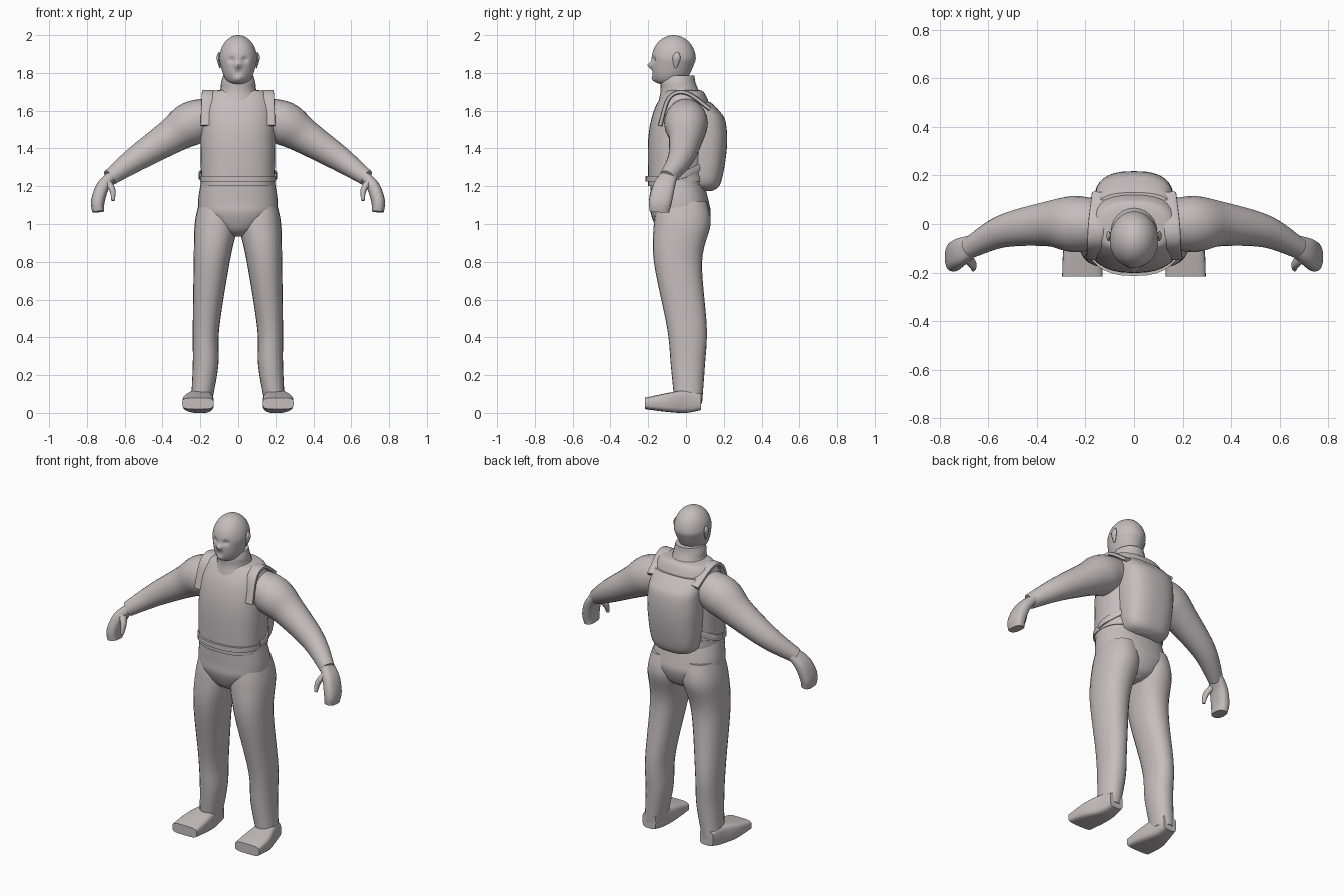
import bpy, bmesh, math
from mathutils import Vector

cube = bpy.data.objects.get("Cube")
if cube:
    bpy.data.objects.remove(cube)

grey = bpy.data.materials.new("warm_grey")
grey.use_nodes = True
colour = (0.56, 0.51, 0.52, 1)
grey.diffuse_color = colour
shader = grey.node_tree.nodes["Principled BSDF"]
shader.inputs["Base Color"].default_value = colour

X, Y, Z = Vector((1, 0, 0)), Vector((0, 1, 0)), Vector((0, 0, 1))


def smooth_rings(rings, steps):
    """Catmull-Rom interpolation between the given rings."""
    padded = [rings[0], *rings, rings[-1]]
    result = []
    for before, start, end, after in zip(padded, padded[1:], padded[2:], padded[3:]):
        for step in range(steps):
            t = step / steps
            result.append([
                b + t / 2 * (c - a + t * (2 * a - 5 * b + 4 * c - d + t * (3 * (b - c) + d - a)))
                for a, b, c, d in zip(before, start, end, after)])
    return result + [rings[-1]]


def signed_power(value, exponent):
    return math.copysign(abs(value) ** exponent, value)


def loft(name, rings, side_axis, other_axis=None, power=2, sides=24, steps=6,
         mirror=False, shape=None):
    """Skin rings (x, y, z, radius, other_radius); rings follow the path unless both axes are set."""
    rings = smooth_rings(rings, steps)
    bm = bmesh.new()
    loops = []
    for index, (x, y, z, radius, other_radius) in enumerate(rings):
        along, across = side_axis, other_axis
        if other_axis is None:
            ahead = Vector(rings[min(index + 1, len(rings) - 1)][:3])
            behind = Vector(rings[max(index - 1, 0)][:3])
            tangent = (ahead - behind).normalized()
            along = (side_axis - tangent * side_axis.dot(tangent)).normalized()
            across = tangent.cross(along)
        loop = []
        for corner in range(sides):
            angle = math.tau * corner / sides
            point = Vector((x, y, z))
            point += along * radius * signed_power(math.cos(angle), 2 / power)
            point += across * other_radius * signed_power(math.sin(angle), 2 / power)
            loop.append(bm.verts.new(shape(point) if shape else point))
        loops.append(loop)
    for low, high in zip(loops, loops[1:]):
        for k in range(sides):
            n = (k + 1) % sides
            bm.faces.new((low[k], low[n], high[n], high[k]))
    bm.faces.new(loops[0])
    bm.faces.new(loops[-1])
    bmesh.ops.recalc_face_normals(bm, faces=bm.faces)
    mesh = bpy.data.meshes.new(name)
    bm.to_mesh(mesh)
    bm.free()
    mesh.materials.append(grey)
    part = bpy.data.objects.new(name, mesh)
    bpy.context.collection.objects.link(part)
    bpy.ops.object.select_all(action='DESELECT')
    part.select_set(True)
    bpy.context.view_layer.objects.active = part
    bpy.ops.object.shade_smooth_by_angle(angle=math.radians(40))
    if mirror:
        part.modifiers.new("mirror", 'MIRROR')


def span(height, front, back, outer, inner=None):
    """Horizontal ring between four limits, centred on x when no inner limit is given."""
    inner = -outer if inner is None else inner
    return ((outer + inner) / 2, (front + back) / 2, height,
            (outer - inner) / 2, (back - front) / 2)


def stack(name, rows, **options):
    loft(name, [span(*row) for row in rows], X, Y, **options)


def limb(name, path, side_axis, flatness=1, **options):
    """Mirrored tube through points (x, y, z, radius), thinned by flatness."""
    rings = [(x, y, z, radius, radius * flatness) for x, y, z, radius in path]
    loft(name, rings, side_axis, mirror=True, **options)


def strap(name, path, side_axis, width):
    limb(name, [(*point, width) for point in path], side_axis,
         flatness=0.35, power=4, sides=16)


# Head: rounded skull with a squarer, narrower jaw
def skull_ring(level):
    jaw = max(0, -level)
    power = 4 if jaw else 2
    radius = (1 - abs(level) ** power) ** (1 / power)
    return (0, -0.065 - jaw * 0.025, 1.87 + level * 0.13,
            radius * (0.1 - jaw * 0.03), radius * (0.117 - jaw * 0.025))


# Facial relief: offset from centre, height, size, inward depth
nose = (0, 1.84, 0.016, -0.022)
eye_socket = (0.035, 1.87, 0.014, 0.014)
mouth = (0, 1.8, 0.014, 0.005)
chin = (0, 1.765, 0.02, -0.01)


def carve_face(point):
    carved = point.copy()
    if point.y < -0.09:
        for offset, height, size, depth in (nose, eye_socket, mouth, chin):
            distance = math.hypot(abs(point.x) - offset, point.z - height) / size
            carved.y += depth * math.exp(-distance ** 2)
    return carved


levels = [math.sin(math.radians(angle)) for angle in range(-87, 90, 6)]
loft("head", [skull_ring(level) for level in levels], X, Y,
     sides=64, steps=2, shape=carve_face)
limb("ear", [(0.096, -0.055, 1.825, 0.006), (0.104, -0.05, 1.88, 0.021),
             (0.1, -0.045, 1.91, 0.006)], Y, flatness=0.5, sides=12)
stack("collar", [(1.63, -0.15, 0.1, 0.15), (1.7, -0.135, 0.07, 0.1),
                 (1.75, -0.135, 0.05, 0.09), (1.785, -0.125, 0.045, 0.08)])

# Torso and pelvis
stack("vest", [(1.2, -0.2, 0.1, 0.195), (1.45, -0.2, 0.12, 0.2),
               (1.6, -0.17, 0.13, 0.197), (1.69, -0.12, 0.1, 0.165),
               (1.71, -0.1, 0.07, 0.1)], power=2.4, sides=32)
stack("belt", [(1.225, -0.214, 0.11, 0.2), (1.255, -0.214, 0.11, 0.2)],
      power=2.4, sides=32, steps=1)
stack("pelvis", [(0.935, -0.1, 0.05, 0.03), (0.97, -0.15, 0.1, 0.12),
                 (1.05, -0.185, 0.13, 0.2), (1.12, -0.187, 0.12, 0.212),
                 (1.24, -0.19, 0.09, 0.194)], power=2.3, sides=32)

# Legs and boots
stack("leg", [(0.05, -0.06, 0.085, 0.25, 0.14), (0.25, -0.08, 0.1, 0.24, 0.105),
              (0.45, -0.1, 0.11, 0.24, 0.1), (0.8, -0.17, 0.085, 0.235, 0.045),
              (1, -0.17, 0.13, 0.23, 0.004), (1.12, -0.15, 0.11, 0.205, 0.02)],
      power=2.2, mirror=True)
loft("boot", [(0.213, -0.217, 0.05, 0.083, 0.03), (0.21, -0.1, 0.055, 0.08, 0.05),
              (0.2, 0, 0.06, 0.06, 0.06), (0.195, 0.08, 0.06, 0.045, 0.045)],
     X, Z, power=4, mirror=True)

# Arms and hands
limb("arm", [(0.1, 0, 1.58, 0.09), (0.24, 0, 1.535, 0.116), (0.36, 0, 1.46, 0.092),
             (0.54, -0.03, 1.345, 0.067), (0.68, -0.1, 1.245, 0.043)], Y)
limb("hand", [(0.66, -0.085, 1.265, 0.042), (0.715, -0.115, 1.2, 0.057),
              (0.742, -0.135, 1.12, 0.06), (0.74, -0.14, 1.065, 0.052)],
     Y, flatness=0.6, power=2.6)
limb("thumb", [(0.7, -0.125, 1.235, 0.025), (0.665, -0.165, 1.18, 0.02),
               (0.662, -0.185, 1.125, 0.011)], Y, flatness=0.8, sides=12)

# Backpack with shoulder and waist straps
stack("backpack", [(1.175, 0.04, 0.14, 0.07), (1.22, 0, 0.185, 0.14),
                   (1.4, -0.03, 0.216, 0.162), (1.54, -0.03, 0.21, 0.163),
                   (1.6, -0.02, 0.175, 0.16), (1.645, 0, 0.13, 0.15)],
      power=2.6, sides=32)
strap("shoulder_strap", [(0.165, -0.137, 1.52), (0.16, -0.09, 1.668),
                         (0.155, 0, 1.695), (0.14, 0.125, 1.61)], X, 0.034)
strap("waist_strap", [(0.12, 0.105, 1.32), (0.198, 0, 1.265),
                      (0.197, -0.07, 1.25)], Z, 0.018)
